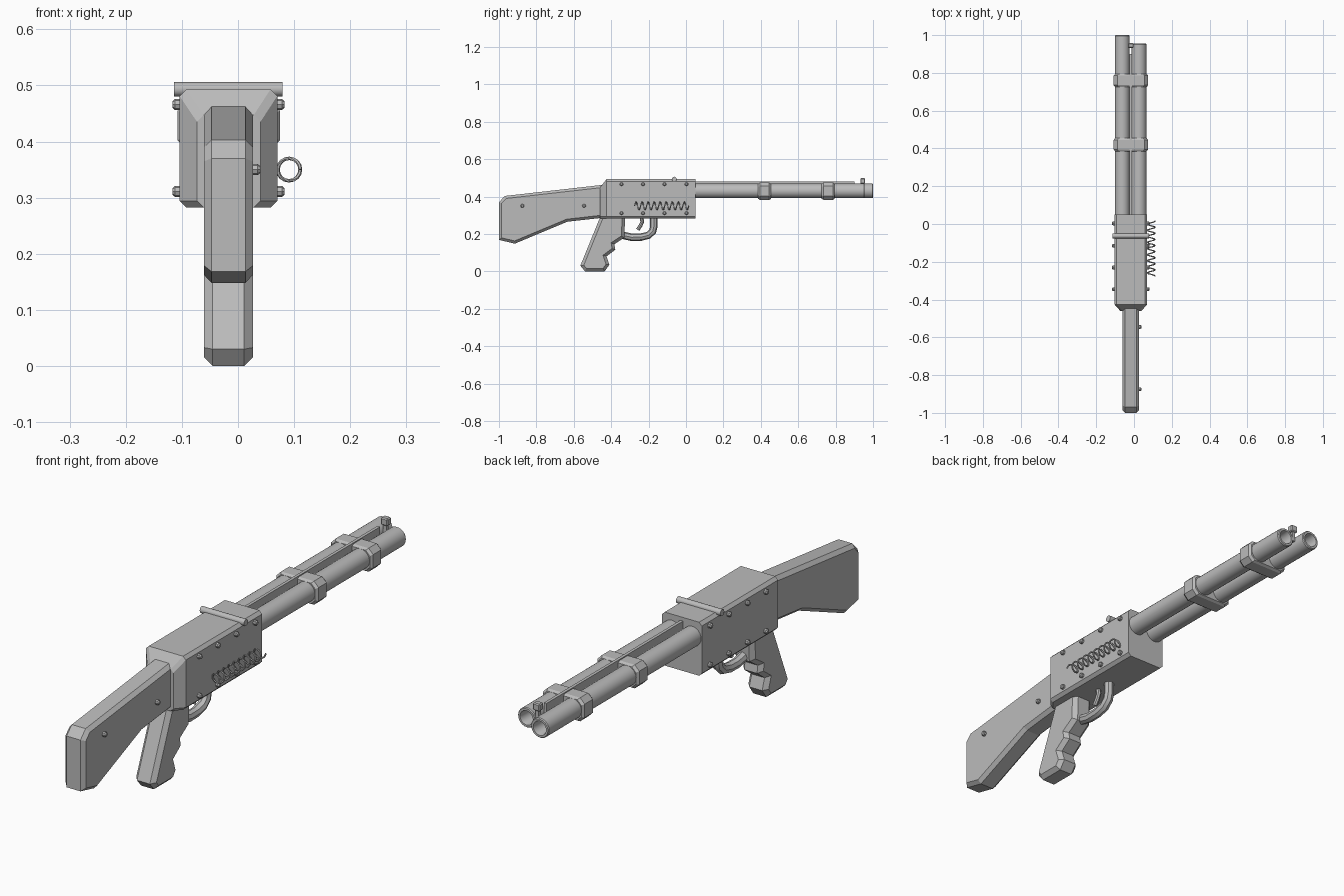
import bpy, bmesh, math
from mathutils import Matrix, Vector

if "Cube" in bpy.data.objects:
    bpy.data.objects.remove(bpy.data.objects["Cube"])

metal = bpy.data.materials.new("plain grey")
metal.diffuse_color = (0.5, 0.5, 0.5, 1)
metal.use_nodes = True
metal.node_tree.nodes["Principled BSDF"].inputs["Base Color"].default_value = metal.diffuse_color
CX = -0.0165  # middle plane of the gun


def add(name, bm, smooth=False):
    bmesh.ops.recalc_face_normals(bm, faces=bm.faces)
    me = bpy.data.meshes.new(name)
    bm.to_mesh(me)
    bm.free()
    ob = bpy.data.objects.new(name, me)
    bpy.context.collection.objects.link(ob)
    me.materials.append(metal)
    if smooth:
        bpy.ops.object.select_all(action='DESELECT')
        ob.select_set(True)
        bpy.context.view_layer.objects.active = ob
        bpy.ops.object.shade_smooth_by_angle(angle=math.radians(35))
    return ob


def slab(name, profile, x0, x1, c):
    """Side profile (y, z) given thickness in x, with chamfered rims."""
    bm = bmesh.new()
    a = [bm.verts.new((x0 + c, y, z)) for y, z in profile]
    b = [bm.verts.new((x1 - c, y, z)) for y, z in profile]
    caps = [bm.faces.new(a), bm.faces.new(b[::-1])]
    n = len(profile)
    for i in range(n):
        j = (i + 1) % n
        bm.faces.new((a[i], b[i], b[j], a[j]))
    bmesh.ops.recalc_face_normals(bm, faces=bm.faces)
    bmesh.ops.inset_individual(bm, faces=caps, thickness=c, depth=c, use_even_offset=True)
    return add(name, bm)


def octagon(x0, x1, z0, z1, c):
    return [(x0 + c, z0), (x1 - c, z0), (x1, z0 + c), (x1, z1 - c),
            (x1 - c, z1), (x0 + c, z1), (x0, z1 - c), (x0, z0 + c)]


def loft(name, sections):
    """Join (y, outline) sections along y and cap both ends."""
    bm = bmesh.new()
    rings = [[bm.verts.new((x, y, z)) for x, z in pts] for y, pts in sections]
    for r, s in zip(rings, rings[1:]):
        for i in range(len(r)):
            j = (i + 1) % len(r)
            bm.faces.new((r[i], r[j], s[j], s[i]))
    bm.faces.new(rings[0])
    bm.faces.new(rings[-1][::-1])
    return add(name, bm)


def box(name, x0, x1, y0, y1, z0, z1, bevel=0):
    bm = bmesh.new()
    bmesh.ops.create_cube(bm, size=1)
    for v in bm.verts:
        v.co = (x0 + (v.co.x + .5) * (x1 - x0), y0 + (v.co.y + .5) * (y1 - y0),
                z0 + (v.co.z + .5) * (z1 - z0))
    if bevel:
        bmesh.ops.bevel(bm, geom=bm.edges[:], offset=bevel, segments=1, affect='EDGES')
    return add(name, bm)


def tube(name, path, r, sides=8):
    """Round rod swept along points."""
    pts = [Vector(p) for p in path]
    bm = bmesh.new()
    rings = []
    for i, p in enumerate(pts):
        t = (pts[min(i + 1, len(pts) - 1)] - pts[max(i - 1, 0)]).normalized()
        u = (Vector((1, 0, 0)) - t * t.x)
        u = u.normalized() if u.length > .1 else Vector((0, 0, 1))
        w = t.cross(u).normalized()
        rings.append([bm.verts.new(p + r * (math.cos(a) * u + math.sin(a) * w))
                      for a in (2 * math.pi * k / sides for k in range(sides))])
    for a, b in zip(rings, rings[1:]):
        for k in range(sides):
            m = (k + 1) % sides
            bm.faces.new((a[k], a[m], b[m], b[k]))
    bm.faces.new(rings[0])
    bm.faces.new(rings[-1][::-1])
    return add(name, bm, True)


# receiver, tapered at the rear
loft("receiver", [(0.05, octagon(-0.104, 0.07, 0.282, 0.493, 0.012)),
                  (-0.425, octagon(-0.104, 0.07, 0.282, 0.493, 0.012)),
                  (-0.46, octagon(-0.073, 0.04, 0.282, 0.447, 0.012))])

# shoulder stock and pistol grip
slab("stock", [(-1, 0.37), (-0.968, 0.403), (-0.44, 0.463), (-0.44, 0.287),
               (-0.635, 0.265), (-0.915, 0.148), (-1, 0.168)], -0.061, 0.027, 0.014)
slab("grip", [(-0.455, 0.30), (-0.565, 0.03), (-0.54, 0), (-0.435, 0), (-0.41, 0.035),
              (-0.425, 0.08), (-0.378, 0.115), (-0.383, 0.145), (-0.33, 0.18),
              (-0.325, 0.30)], -0.061, 0.027, 0.016)

# trigger guard and trigger
tube("trigger_guard", [(CX, y, z) for y, z in
     [(-0.34, 0.193), (-0.29, 0.182), (-0.24, 0.183), (-0.2, 0.193), (-0.178, 0.214),
      (-0.172, 0.24), (-0.172, 0.29)]], 0.02)
tube("trigger", [(CX, y, z) for y, z in
     [(-0.238, 0.29), (-0.234, 0.265), (-0.243, 0.245), (-0.258, 0.222)]], 0.01)

# hollow barrels, turned from a radius/length outline
for name, x, end in (("left_barrel", -0.062, 1.0), ("right_barrel", 0.027, 0.955)):
    bm = bmesh.new()
    outline = [(0.039, 0.03), (0.039, end - 0.004), (0.036, end), (0.028, end),
               (0.026, end - 0.006), (0.026, end - 0.12)]
    N = 24
    rings = [[bm.verts.new((x + r * math.cos(2 * math.pi * k / N), y,
                            0.43 + r * math.sin(2 * math.pi * k / N))) for k in range(N)]
             for r, y in outline]
    for a, b in zip(rings, rings[1:]):
        for k in range(N):
            m = (k + 1) % N
            bm.faces.new((a[k], a[m], b[m], b[k]))
    bm.faces.new(rings[0])
    bm.faces.new(rings[-1])
    add(name, bm, True)

# barrel bands
for i, y in enumerate((0.42, 0.76)):
    big = octagon(-0.108, 0.075, 0.382, 0.475, 0.02)
    small = octagon(-0.1, 0.067, 0.388, 0.469, 0.018)
    loft(f"barrel_band_{i + 1}", [(y - 0.035, small), (y - 0.025, big),
                                  (y + 0.025, big), (y + 0.035, small)])

# rib between the barrels, sights
box("top_rib", CX - 0.006, CX + 0.006, 0.04, 0.9, 0.435, 0.479)
box("front_sight_post", CX - 0.007, CX + 0.007, 0.938, 0.952, 0.43, 0.475)
box("front_sight", CX - 0.015, CX + 0.015, 0.932, 0.958, 0.469, 0.498, 0.004)
tube("rear_sight_bar", [(-0.114, -0.063, 0.493), (0.079, -0.063, 0.493)], 0.013, 12)


# bolts: short rods with a domed head
def bolt(name, x, side, y, z):
    bm = bmesh.new()
    for r1, r2, d0, d1 in ((0.01, 0.01, -0.006, 0.008), (0.01, 0.006, 0.008, 0.013)):
        m = Matrix.Translation((x + side * (d0 + d1) / 2, y, z)) @ \
            Matrix.Rotation(side * math.pi / 2, 4, 'Y')
        bmesh.ops.create_cone(bm, cap_ends=True, segments=8, radius1=r1, radius2=r2,
                              depth=d1 - d0, matrix=m)
    add(name, bm)


for i, y in enumerate((-0.345, -0.23, -0.115, 0.003)):
    for row, z in (("upper", 0.466), ("lower", 0.311)):
        bolt(f"right_{row}_bolt_{i + 1}", 0.07, 1, y, z)
        bolt(f"left_{row}_bolt_{i + 1}", -0.104, -1, y, z)
for i, y in enumerate((-0.875, -0.545)):
    bolt(f"stock_bolt_{i + 1}", 0.027, 1, y, 0.35)

# coil spring on the right side
turns, steps = 9, 16
tube("coil_spring", [(0.091 + 0.02 * math.cos(2 * math.pi * k / steps),
                      -0.275 + 0.29 * k / (turns * steps),
                      0.35 + 0.02 * math.sin(2 * math.pi * k / steps))
                     for k in range(turns * steps + 1)], 0.0035, 6)
